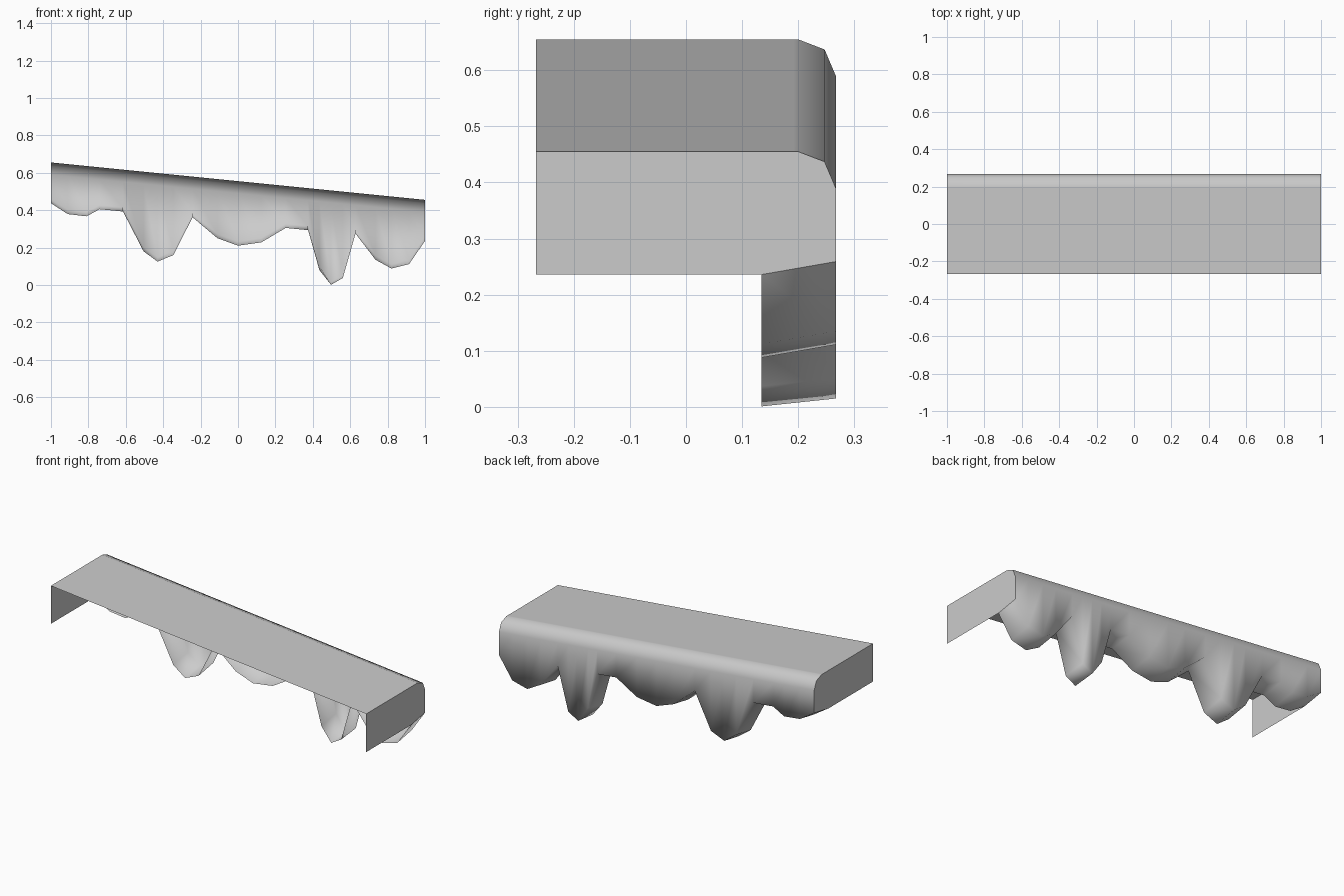
import bpy

if "Cube" in bpy.data.objects:
    bpy.data.objects.remove(bpy.data.objects["Cube"])

HALF_Y = 0.267
INNER_Y = 0.135

def top(x):
    return 0.555 - 0.1 * x

# Lower outline of the drips (x, z)
outline = [(-1, .437), (-.91, .379), (-.81, .367), (-.74, .405), (-.615, .393),
           (-.505, .18), (-.43, .125), (-.345, .16), (-.243, .362), (-.11, .25),
           (0, .21), (.125, .228), (.255, .305), (.375, .293), (.435, .08),
           (.497, .001), (.56, .037), (.628, .275), (.735, .135), (.82, .088),
           (.915, .112), (1, .236)]

# Rounded top cross-section (y, drop below the sloping top)
profile = [(-HALF_Y, 0), (.192, 0), (.2, 0), (.247, .018), (HALF_Y, .065)]


def make_object(name, verts, faces, smooth):
    mesh = bpy.data.meshes.new(name)
    mesh.from_pydata(verts, [], faces)
    for poly in mesh.polygons:
        poly.use_smooth = smooth
    obj = bpy.data.objects.new(name, mesh)
    bpy.context.collection.objects.link(obj)
    return obj


def section(x, z):
    # Top, rounded lip, outer wall and inward-curling underside
    lift = 0.014 if z < 0.05 else 0.023
    pts = [(x, y, top(x) - d) for y, d in profile]
    return pts + [(x, HALF_Y, z + lift), (x, INNER_Y, z)]


# Snow sheet with hanging drips along the back edge
sections = [section(x, z) for x, z in outline]
n = len(sections[0])
verts = [p for s in sections for p in s]
faces = [(i * n + j, (i + 1) * n + j, (i + 1) * n + j + 1, i * n + j + 1)
         for i in range(len(sections) - 1) for j in range(n - 1)]
make_object("snow_drips", verts, faces, True)

# Flat end panels closing both ends
for name, s, flip in (("left_end", sections[0], False), ("right_end", sections[-1], True)):
    x, _, z = s[-1]
    ring = s + [(x, -HALF_Y, z)]
    order = list(range(len(ring)))
    make_object(name, ring, [order[::-1] if flip else order], False)
